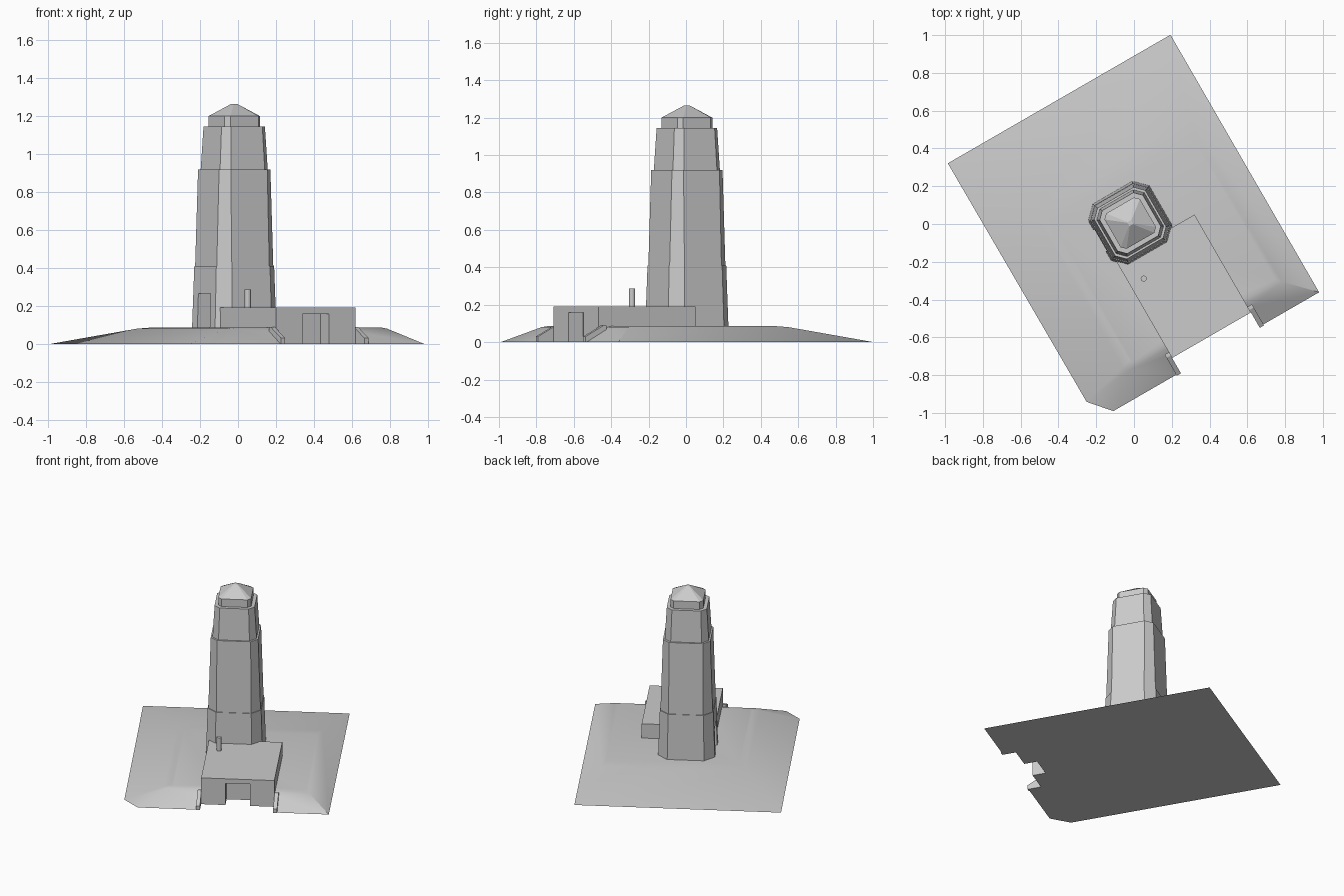
import bpy
import bmesh
from math import radians
from mathutils import Matrix

cube = bpy.data.objects.get("Cube")
if cube:
    bpy.data.objects.remove(cube)

TURN = Matrix.Rotation(radians(30), 4, "Z")   # the whole site is turned on its plot

stone = bpy.data.materials.new("grey_stone")
stone.use_nodes = True
GREY = (0.6, 0.6, 0.6, 1)
stone.diffuse_color = GREY
stone.node_tree.nodes["Principled BSDF"].inputs["Base Color"].default_value = GREY


def make(name, bm):
    bmesh.ops.recalc_face_normals(bm, faces=bm.faces)
    bm.transform(TURN)
    mesh = bpy.data.meshes.new(name)
    bm.to_mesh(mesh)
    bm.free()
    mesh.materials.append(stone)
    obj = bpy.data.objects.new(name, mesh)
    bpy.context.collection.objects.link(obj)
    return obj


def loft(name, rings):
    """Skin a stack of equal-length rings of points and cap both ends."""
    bm = bmesh.new()
    loops = [[bm.verts.new(p) for p in ring] for ring in rings]
    n = len(loops[0])
    for low, high in zip(loops, loops[1:]):
        for i in range(n):
            j = (i + 1) % n
            bm.faces.new((low[i], low[j], high[j], high[i]))
    bm.faces.new(loops[0][::-1])
    bm.faces.new(loops[-1])
    return make(name, bm)


def box(name, u0, u1, v0, v1, z0, z1):
    base = [(u0, v0), (u1, v0), (u1, v1), (u0, v1)]
    return loft(name, [[(u, v, z) for u, v in base] for z in (z0, z1)])


def cut(obj, cutter):
    cutter.hide_render = True
    mod = obj.modifiers.new("cut", "BOOLEAN")
    mod.operation = "DIFFERENCE"
    mod.solver = "EXACT"
    mod.object = cutter
    bpy.context.view_layer.objects.active = obj
    bpy.ops.object.modifier_apply(modifier=mod.name)
    bpy.data.objects.remove(cutter)


def octagon(half, leg, z, cu=-0.015, cv=0.014):
    """Square with chamfered corners around the tower axis."""
    a, b = half, half - leg
    pts = [(a, -b), (a, b), (b, a), (-b, a), (-a, b), (-a, -b), (-b, -a), (b, -a)]
    return [(cu + u, cv + v, z) for u, v in pts]


# Earth mound with gently rounded shoulders
foot = [(0.668, 0.771), (-0.693, 0.771), (-0.688, -0.69), (-0.59, -0.803), (0.668, -0.803)]
crest = [(0.515, 0.29), (-0.4, 0.29), (-0.41, -0.62), (-0.39, -0.645), (0.515, -0.645)]


def mound_ring(t, z):
    return [(a + (c - a) * t, b + (d - b) * t, z) for (a, b), (c, d) in zip(foot, crest)]


mound = loft("mound", [mound_ring(0, 0), mound_ring(0.92, 0.08), mound_ring(1.1, 0.087)])
cut(mound, box("forecourt_cutter", -0.2, 0.325, -0.9, -0.69, -0.1, 0.3))
cut(mound, box("porch_cutter", -0.1, 0.22, -0.9, -0.6, -0.1, 0.3))
bpy.ops.object.select_all(action="DESELECT")
mound.select_set(True)
bpy.context.view_layer.objects.active = mound
bpy.ops.object.shade_smooth_by_angle(angle=radians(35))

# Entrance building with a recessed doorway
hall = box("entrance_hall", -0.18, 0.302, -0.715, -0.117, 0, 0.19)
cut(hall, box("door_cutter", -0.02, 0.141, -0.8, -0.625, -0.1, 0.157))

# Sloping wing walls either side of the forecourt
for side, u0, u1 in (("left", 0.302, 0.328), ("right", -0.205, -0.18)):
    profile = [(-0.809, 0), (-0.809, 0.03), (-0.7, 0.088), (-0.68, 0.088), (-0.68, 0)]
    loft(side + "_wing_wall", [[(u, v, z) for v, z in profile] for u in (u0, u1)])

# Tapered tower in stepped stages: name, bottom (half, leg, z), top (half, leg, z)
stages = [
    ("tower_base", (0.188, 0.066, 0.04), (0.176, 0.06, 0.41)),
    ("tower_shaft", (0.172, 0.058, 0.41), (0.156, 0.045, 0.92)),
    ("tower_upper", (0.145, 0.043, 0.92), (0.132, 0.037, 1.145)),
    ("tower_cap", (0.108, 0.023, 1.145), (0.108, 0.023, 1.2)),
    ("tower_roof", (0.108, 0.023, 1.2), (0.012, 0.003, 1.265)),
]
parts = {name: loft(name, [octagon(*low), octagon(*high)]) for name, low, high in stages}
cut(parts["tower_base"], box("niche_cutter", -0.4, -0.12, -0.051, 0.079, 0.06, 0.265))

# Vent pipe on the flat roof
bm = bmesh.new()
bmesh.ops.create_cone(bm, cap_ends=True, segments=16, radius1=0.016, radius2=0.016, depth=0.1,
                      matrix=Matrix.Translation((-0.1, -0.276, 0.236)))
make("vent_pipe", bm)
